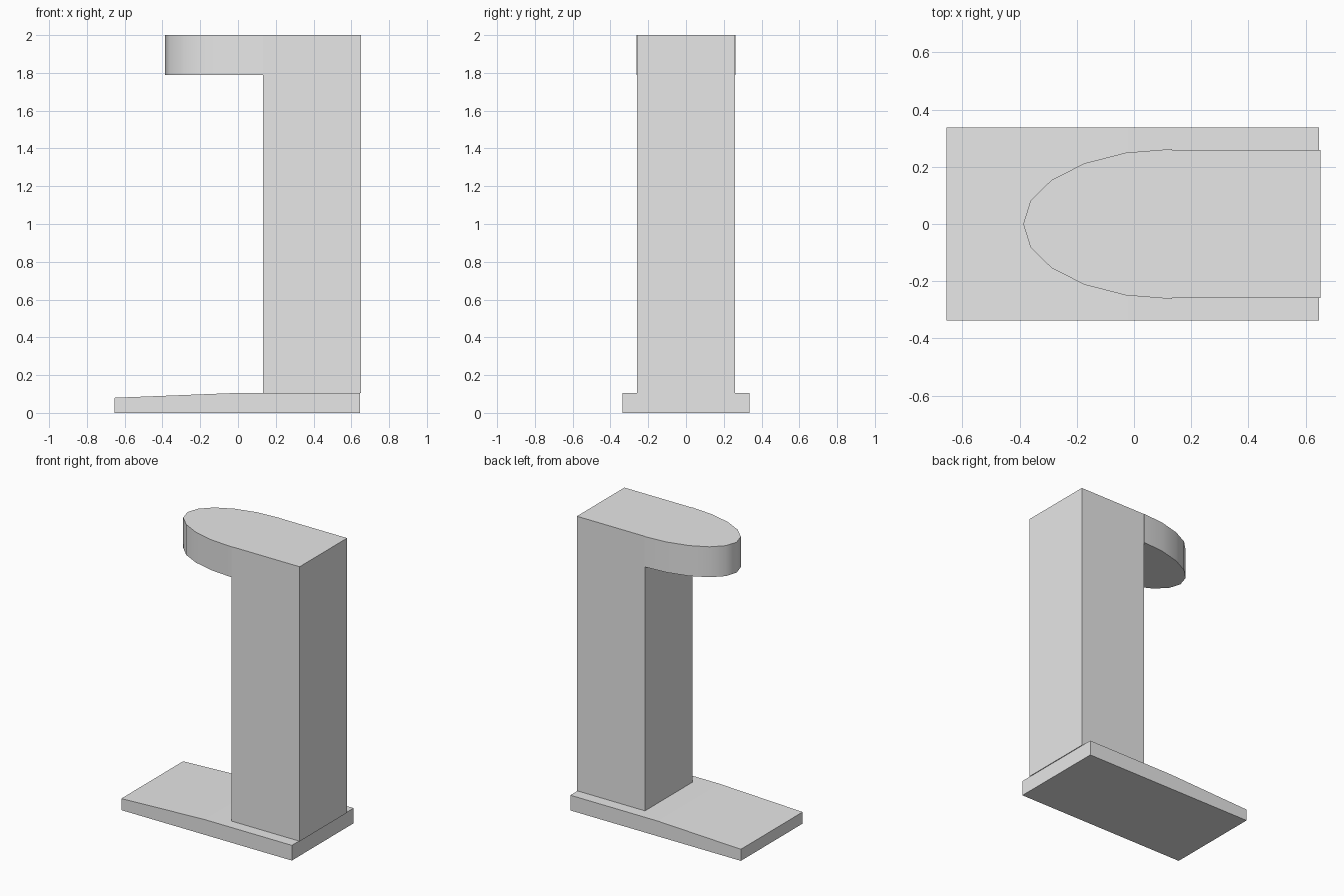
import bpy, bmesh, math
from mathutils import Vector

old = bpy.data.objects.get("Cube")
if old:
    bpy.data.objects.remove(old, do_unlink=True)

grey = bpy.data.materials.new("light_grey")
grey.use_nodes = True
colour = (0.8, 0.8, 0.8, 1)
grey.diffuse_color = colour
grey.node_tree.nodes["Principled BSDF"].inputs["Base Color"].default_value = colour


def extrude_profile(name, points, offset):
    """Build a solid by extruding a closed outline along an offset."""
    bm = bmesh.new()
    face = bm.faces.new([bm.verts.new(p) for p in points])
    moved = bmesh.ops.extrude_face_region(bm, geom=[face])["geom"]
    verts = [v for v in moved if isinstance(v, bmesh.types.BMVert)]
    bmesh.ops.translate(bm, verts=verts, vec=Vector(offset))
    bmesh.ops.recalc_face_normals(bm, faces=bm.faces)
    mesh = bpy.data.meshes.new(name)
    bm.to_mesh(mesh)
    bm.free()
    mesh.materials.append(grey)
    obj = bpy.data.objects.new(name, mesh)
    bpy.context.collection.objects.link(obj)
    return obj


# Base slab, thinning towards its long free end
base_w = 0.337
base_side = [(-0.655, 0), (0.647, 0), (0.647, 0.105), (-0.02, 0.105), (-0.655, 0.08)]
extrude_profile("base", [(x, -base_w, z) for x, z in base_side], (0, 2 * base_w, 0))

# Upright column
left, right, half, top = 0.132, 0.652, 0.259, 2.0
corners = [(left, -half), (right, -half), (right, half), (left, half)]
extrude_profile("column", [(x, y, 0.104) for x, y in corners], (0, 0, top - 0.104))

# Half-oval head overhanging the base
reach, head_half, head_bottom, steps = 0.519, 0.262, 1.79, 10
arc = [math.pi * (0.5 + i / steps) for i in range(steps + 1)]
outline = [(left + reach * math.cos(a), head_half * math.sin(a), head_bottom) for a in arc]
head = extrude_profile("head", outline, (0, 0, top - head_bottom))

# Round the oval wall while keeping the rims crisp
bpy.ops.object.select_all(action="DESELECT")
head.select_set(True)
bpy.context.view_layer.objects.active = head
bpy.ops.object.shade_smooth_by_angle(angle=math.radians(40))
